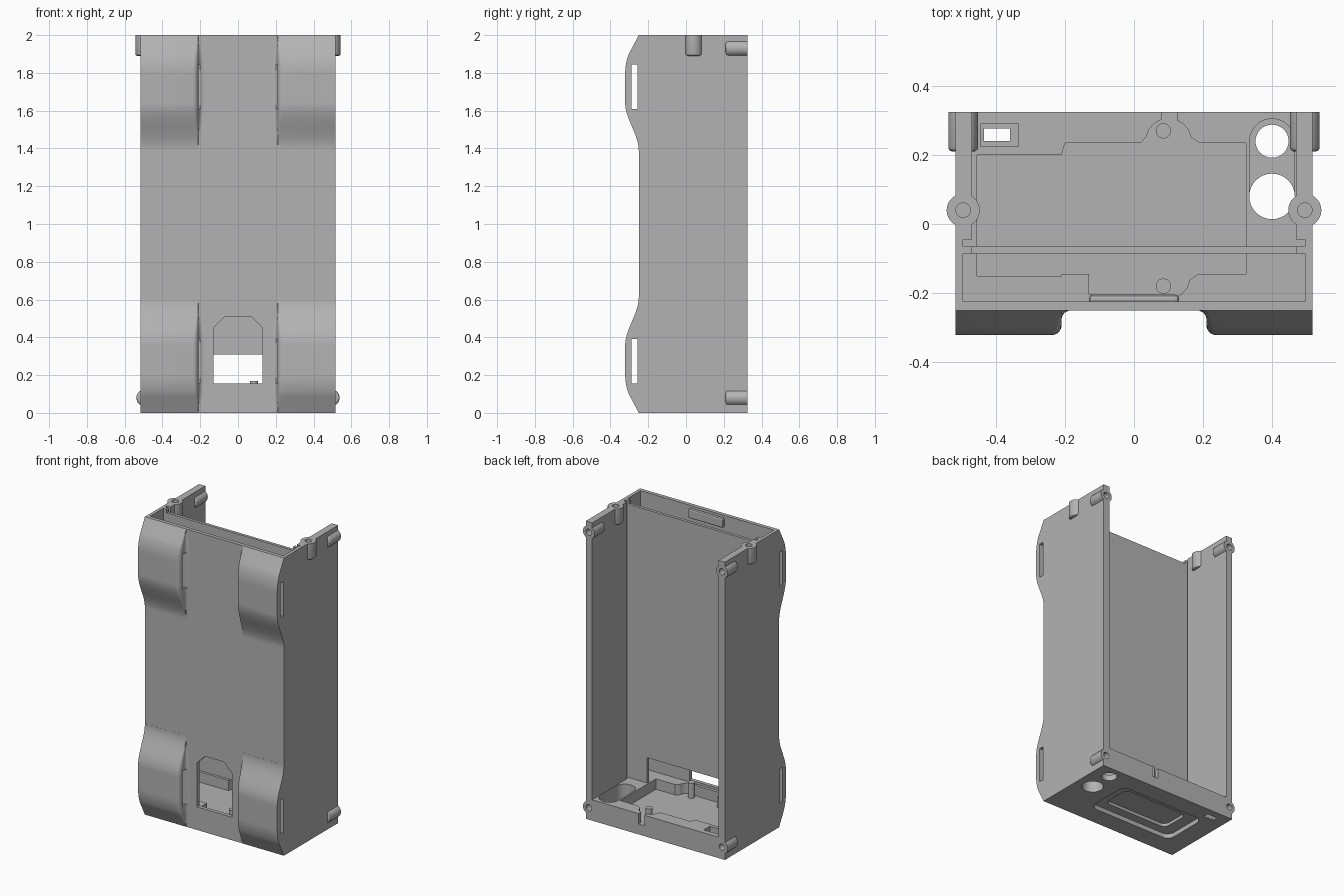
import bpy, bmesh, math
from mathutils import Matrix, Vector

if "Cube" in bpy.data.objects:
    bpy.data.objects.remove(bpy.data.objects["Cube"])

grey = bpy.data.materials.new("plain_grey")
grey.use_nodes = True
COLOUR = (0.45, 0.45, 0.45, 1)
grey.diffuse_color = COLOUR
grey.node_tree.nodes["Principled BSDF"].inputs["Base Color"].default_value = COLOUR

W, FRONT, BACK, H = 0.517, -0.25, 0.325, 2.0
FLOOR, POCKET = 0.14, 0.07


def finish(name, bm):
    bmesh.ops.recalc_face_normals(bm, faces=bm.faces)
    mesh = bpy.data.meshes.new(name)
    bm.to_mesh(mesh)
    bm.free()
    mesh.materials.append(grey)
    ob = bpy.data.objects.new(name, mesh)
    bpy.context.collection.objects.link(ob)
    return ob


def box(name, x, y, z):
    bm = bmesh.new()
    size = Vector((x[1] - x[0], y[1] - y[0], z[1] - z[0]))
    mid = Vector((sum(x), sum(y), sum(z))) / 2
    bmesh.ops.create_cube(bm, size=1, matrix=Matrix.Translation(mid) @ Matrix.Diagonal(size).to_4x4())
    return finish(name, bm)


def prism(name, pts, lo, hi, axis="z"):
    """Extrude an outline along z, or an x-z outline along y."""
    bm = bmesh.new()
    place = (lambda p: (p[0], p[1], lo)) if axis == "z" else (lambda p: (p[0], lo, p[1]))
    face = bm.faces.new([bm.verts.new(place(p)) for p in pts])
    new = bmesh.ops.extrude_face_region(bm, geom=[face])["geom"]
    move = (0, 0, hi - lo) if axis == "z" else (0, hi - lo, 0)
    bmesh.ops.translate(bm, vec=move, verts=[v for v in new if isinstance(v, bmesh.types.BMVert)])
    return finish(name, bm)


def arc(cx, cy, r, start, end, n=8):
    angles = [math.radians(start + (end - start) * i / n) for i in range(n + 1)]
    return [(cx + r * math.cos(a), cy + r * math.sin(a)) for a in angles]


def disc(name, cx, cy, r, lo, hi, axis="z"):
    return prism(name, arc(cx, cy, r, 0, 360, 32)[:-1], lo, hi, axis)


def rounded(x, y, r):
    return (arc(x[1] - r, y[1] - r, r, 0, 90) + arc(x[0] + r, y[1] - r, r, 90, 180)
            + arc(x[0] + r, y[0] + r, r, 180, 270) + arc(x[1] - r, y[0] + r, r, 270, 360))


def apply(ob, kind, **settings):
    mod = ob.modifiers.new(kind.lower(), kind)
    for key, value in settings.items():
        setattr(mod, key, value)
    bpy.context.view_layer.objects.active = ob
    bpy.ops.object.modifier_apply(modifier=mod.name)


def cut(ob, *cutters, keep=False):
    for c in cutters:
        apply(ob, "BOOLEAN", operation="DIFFERENCE", solver="EXACT", object=c)
        if not keep:
            bpy.data.objects.remove(c)


def smooth(ob):
    bpy.ops.object.select_all(action="DESELECT")
    ob.select_set(True)
    bpy.context.view_layer.objects.active = ob
    bpy.ops.object.shade_smooth_by_angle(angle=math.radians(30))


# Case shell, open at the top and back
shell = box("case_shell", (-W, W), (FRONT, BACK), (0, H))
cut(shell,
    box("cut", (-0.47, 0.47), (-0.09, 0.4), (FLOOR, 2.1)),
    box("cut", (-0.495, 0.495), (-0.225, -0.085), (FLOOR, 2.1)),
    box("cut", (-0.495, 0.495), (-0.065, -0.045), (FLOOR, 2.1)))

# Front window with clipped upper corners
window = [(-0.13, 0.155), (0.13, 0.155), (0.13, 0.45), (0.07, 0.51), (-0.07, 0.51), (-0.13, 0.45)]
cut(shell, prism("cut", window, -0.3, -0.21, "y"))

# Stepped tray in the floor, following the two locating pins
tray = [(-0.455, -0.15), (-0.21, -0.15), (-0.21, -0.145), (0.02, -0.145)]
tray += arc(0.095, -0.15, 0.068, 190, 350)
tray += [(0.185, -0.145), (0.325, -0.145), (0.325, 0.235), (0.19, 0.235)]
tray += arc(0.1, 0.24, 0.066, 10, 170)
tray += [(0.02, 0.235), (-0.2, 0.235), (-0.21, 0.2), (-0.455, 0.2)]
cut(shell, prism("cut", tray, POCKET, 0.2),
    box("cut", (-0.13, 0.06), (-0.205, -0.1), (POCKET, 0.2)),
    box("cut", (0.08, 0.125), (0.28, 0.4), (POCKET, 0.2)))

# Cable openings in the floor
cut(shell,
    disc("cut", 0.4, 0.24, 0.065, 0.04, 0.2),
    box("cut", (0.335, 0.465), (0.08, 0.24), (0.04, 0.2)),
    disc("cut", 0.4, 0.24, 0.048, -0.1, 0.2),
    disc("cut", 0.4, 0.08, 0.066, -0.1, 0.2),
    box("cut", (-0.445, -0.335), (0.225, 0.29), (POCKET, 0.2)),
    box("cut", (-0.435, -0.36), (0.24, 0.277), (-0.1, 0.2)))

# Two-step recess underneath
cut(shell,
    prism("cut", rounded((-0.38, 0.25), (-0.12, 0.2), 0.05), -0.1, 0.03),
    prism("cut", rounded((-0.3, 0.18), (-0.06, 0.14), 0.04), -0.1, 0.05))

# Inner divider, raised over a wide opening at the bottom
divider = box("inner_divider", (-0.475, 0.475), (-0.085, -0.065), (FLOOR - 0.01, 1.975))
cut(divider, box("cut", (-0.455, 0.335), (-0.2, 0.1), (0.1, 0.31)))

# Locating pins and lid catch
for name, y in (("back_pin", 0.27), ("front_pin", -0.18)):
    smooth(disc(name, 0.085, y, 0.022, POCKET - 0.01, 0.17))
catch = box("lid_catch", (-0.13, 0.13), (-0.23, -0.205), (1.92, 1.985))
apply(catch, "BEVEL", width=0.01, segments=2)

# Screw bosses along the side walls
for side, word in ((-1, "right"), (1, "left")):
    x = side * 0.495
    specs = [("top", x, 0.04, 1.89, H, "z"),
             ("upper_back", x, 1.93, 0.21, BACK, "y"),
             ("lower_back", x, 0.08, 0.21, BACK, "y")]
    for place, cx, cy, lo, hi, axis in specs:
        boss = disc(f"{word}_{place}_boss", cx, cy, 0.048 if axis == "z" else 0.043, lo, hi, axis)
        bm = bmesh.new()
        bm.from_mesh(boss.data)
        k = 2 if axis == "z" else 1
        rim = [e for e in bm.edges if all(abs(v.co[k] - lo) < 1e-4 for v in e.verts)]
        bmesh.ops.bevel(bm, geom=rim, offset=0.012, segments=3, affect="EDGES", profile=0.5)
        bm.to_mesh(boss.data)
        bm.free()
        hole = disc("cut", cx, cy, 0.021, lo + 0.02, hi + 0.1, axis)
        cut(shell, hole, keep=True)
        cut(boss, hole)
        smooth(boss)
smooth(shell)


# Strap pads: bulged blocks on the front, each with a strap slot
def pad_height(z):
    """Bulge of a pad: straight rise, flat middle, soft fall."""
    if z < 0.1:
        return 0.53 * z
    if z < 0.2:
        t = (z - 0.1) / 0.1
        return 0.053 + 0.019 * (1 - (1 - t) ** 2)
    if z < 0.36:
        return 0.072
    t = (z - 0.36) / 0.25
    return 0.072 * (1 - t * t * (3 - 2 * t))


def strap_pad(name, side, flip):
    bm = bmesh.new()
    rings = []
    for i in range(49):
        z = 0.61 * i / 48
        h = max(pad_height(z), 0.0005)
        r = 0.4 * h
        section = [(W, -0.01), (W, h)]
        section += arc(0.21 + r, h - r, r, 90, 180, 6)
        section += arc(0.21 - r, r, r, 0, -90, 6)
        section += [(0.21 - r, -0.01)]
        rings.append([bm.verts.new((side * x, FRONT - d, H - z if flip else z)) for x, d in section])
    n = len(rings[0])
    for a, b in zip(rings, rings[1:]):
        for j in range(n):
            bm.faces.new((a[j], a[(j + 1) % n], b[(j + 1) % n], b[j]))
    bm.faces.new(rings[0])
    bm.faces.new(rings[-1])
    pad = finish(name, bm)
    slot = (1.61, 1.845) if flip else (0.155, 0.39)
    cut(pad, box("cut", (-1, 1), (-0.288, -0.257), slot))
    smooth(pad)


for side, word in ((-1, "right"), (1, "left")):
    for flip, level in ((False, "lower"), (True, "upper")):
        strap_pad(f"{word}_{level}_strap_pad", side, flip)
